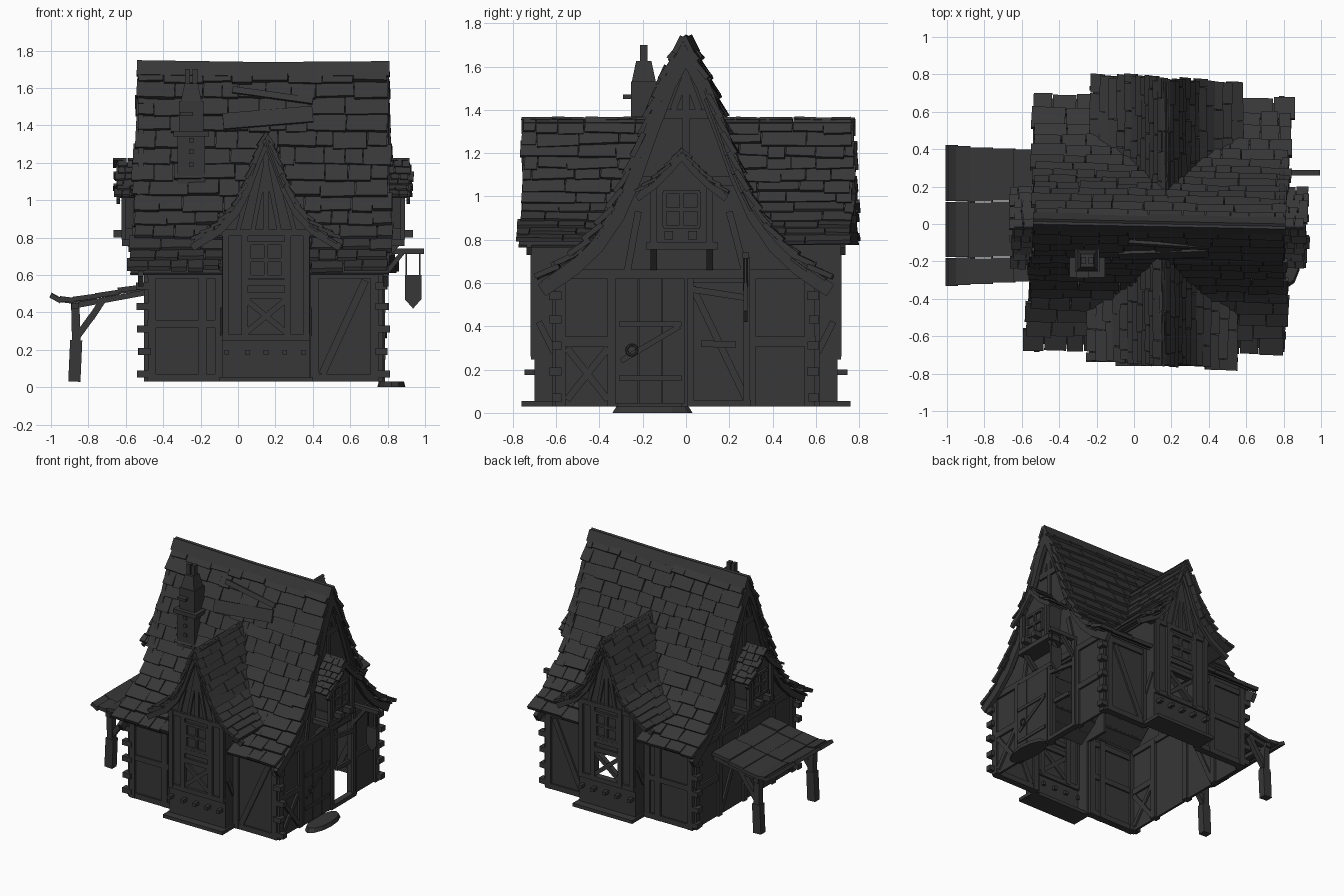
import bpy, bmesh, random
from mathutils import Matrix, Vector

random.seed(4)
if "Cube" in bpy.data.objects:
    bpy.data.objects.remove(bpy.data.objects["Cube"])

COLOUR = (0.038, 0.038, 0.038, 1)
mat = bpy.data.materials.new("charcoal")
mat.use_nodes = True
mat.diffuse_color = COLOUR
mat.node_tree.nodes["Principled BSDF"].inputs["Base Color"].default_value = COLOUR
mat.node_tree.nodes["Principled BSDF"].inputs["Roughness"].default_value = 0.9


def frame(origin, u, v):
    """Local axes: u points out along the ridge, v across it, z up."""
    m = Matrix((u, v, (0, 0, 1))).transposed().to_4x4()
    m.translation = origin
    return m


def finish(name, bm, m=Matrix()):
    bm.transform(m)
    bmesh.ops.recalc_face_normals(bm, faces=bm.faces)
    me = bpy.data.meshes.new(name)
    bm.to_mesh(me)
    bm.free()
    me.materials.append(mat)
    ob = bpy.data.objects.new(name, me)
    bpy.context.scene.collection.objects.link(ob)
    return ob


def box(bm, x, y, z):
    lo, hi = Vector((x[0], y[0], z[0])), Vector((x[1], y[1], z[1]))
    bmesh.ops.create_cube(bm, size=1, matrix=Matrix.Translation((lo + hi) / 2) @ Matrix.Diagonal((*(hi - lo), 1)))


def beam(bm, p, q, w, t, normal=(1, 0, 0)):
    """Board from p to q, w wide, t thick along the normal."""
    p, q = Vector(p), Vector(q)
    ax = (q - p).normalized()
    side = Vector(normal).cross(ax).normalized()
    m = Matrix((ax * (q - p).length, side * w, ax.cross(side) * t)).transposed().to_4x4()
    m.translation = (p + q) / 2
    bmesh.ops.create_cube(bm, size=1, matrix=m)


def prism(bm, pts, u0, u1):
    """Outline in v, z extruded along u."""
    f = bm.faces.new([bm.verts.new((u0, v, z)) for v, z in pts])
    new = bmesh.ops.extrude_face_region(bm, geom=[f])["geom"]
    bmesh.ops.translate(bm, vec=(u1 - u0, 0, 0), verts=[g for g in new if isinstance(g, bmesh.types.BMVert)])


def resample(prof, n):
    pts = [Vector(p) for p in prof]
    lens = [(b - a).length for a, b in zip(pts, pts[1:])]
    out = []
    for i in range(n + 1):
        d, k = sum(lens) * i / n, 0
        while k < len(lens) - 1 and d > lens[k]:
            d -= lens[k]
            k += 1
        out.append(pts[k].lerp(pts[k + 1], min(d / lens[k], 1)))
    return out


def across(prof, z):
    """Distance from the ridge at which a profile has height z."""
    for (v0, z0), (v1, z1) in zip(prof, prof[1:]):
        if z1 <= z <= z0:
            return v0 + (v1 - v0) * (z0 - z) / (z0 - z1)
    return 0 if z > prof[0][1] else prof[-1][0]


def roof(name, prof, start, end, rows, wide, thick, m):
    """Two curved slopes of overlapping shingles on a thin deck."""
    bm, deck = bmesh.new(), bmesh.new()
    pts = resample(prof, rows)
    for s in (-1, 1):
        for hi, lo in zip(pts, pts[1:]):
            slope = Vector((0, s * (hi - lo).x, (hi - lo).y)).normalized()
            n = Vector((0, s * slope.z, abs(slope.y)))
            corners = [(start(hi.y), hi), (end(hi.y), hi), (end(lo.y), lo), (start(lo.y), lo)]
            deck.faces.new([deck.verts.new(Vector((u, s * p.x, p.y)) - n * 0.012) for u, p in corners])
            mid = (hi.y + lo.y) / 2
            u, stop = start(mid) - random.uniform(-.012, .02), end(mid) + random.uniform(-.012, .02)
            while u < stop - 0.01:
                w = min(random.uniform(*wide), stop - u)
                w = stop - u if stop - u - w < wide[0] / 2 else w
                low = Vector((u + w / 2, s * lo.x, lo.y)) - slope * random.uniform(0, .018)
                top = Vector((u + w / 2 + random.uniform(-.004, .004), s * hi.x, hi.y)) + slope * .012
                beam(bm, low + n * random.uniform(.6, 1.1) * thick, top, w - .004, thick, n)
                u += w
    finish(name + "_shingles", bm, m)
    d = finish(name + "_deck", deck, m)
    d.modifiers.new("thickness", "SOLIDIFY").thickness = 0.012


def bargeboard(bm, prof, u, w, t, drop):
    for s in (-1, 1):
        for (v0, z0), (v1, z1) in zip(prof, prof[1:]):
            d = Vector((0, s * (v1 - v0), z1 - z0)).normalized() * 0.008
            beam(bm, Vector((u, s * v0, z0 - drop)) - d, Vector((u, s * v1, z1 - drop)) + d, w, t)


MAIN = [(0, 1.71), (.08, 1.56), (.165, 1.34), (.235, 1.14), (.315, .96), (.41, .82), (.52, .715), (.66, .62)]
BAY = [(0, 1.35), (.05, 1.23), (.1, 1.09), (.16, .97), (.25, .87), (.39, .785)]
SMALL = [(0, 1.21), (.06, 1.14), (.12, 1.08), (.2, 1.02)]
CX = 0.135

# Main roof with ridge cap, slightly askew
centre = frame((CX, 0, 0), (1, -.02, 0), (.03, 1, 0))
roof("main_roof", MAIN, lambda z: -.67 - .02 * (1.7 - z), lambda z: .67 + .02 * (1.7 - z), 14, (.08, .22), .024, centre)
bm = bmesh.new()
for s in (-1, 1):
    for a, b, da, db in ((-.675, 0, .01, 0), (0, .675, 0, .005)):
        beam(bm, (a, s * .022, 1.695 + da), (b, s * .022, 1.695 + db), .085, .024, (0, s * .9, .45))
prism(bm, [(-.045, 1.63), (.045, 1.63), (0, 1.72)], -.66, .665)
finish("ridge_cap", bm, centre)

# Loose repair boards on the front slope
bm = bmesh.new()
for x0, z0, x1, z1, w in ((-.03, 1.59, .4, 1.53, .035), (-.08, 1.42, .4, 1.46, .09)):
    beam(bm, (x0, -across(MAIN, z0) - .035, z0), (x1, -across(MAIN, z1) - .035, z1), w, .018, (0, -.93, .37))
finish("roof_repair_boards", bm)

# Long walls either side of the bays, timbers showing inside and out
bm, tb = bmesh.new(), bmesh.new()
for s in (-1, 1):
    y = s * .588
    for x0, x1, posts, rails in ((-.485, -.08, (-.46, -.19, -.1), (.05, .34, .6)), (.39, .755, (.41, .73), (.05, .6))):
        box(bm, (x0, x1), sorted((s * .575, s * .6)), (.03, .66))
        for x in posts:
            beam(tb, (x, y, .03), (x, y, .64), .045, .055, (0, 1, 0))
        for z in rails:
            beam(tb, (x0, y, z), (x1, y, z), .04, .05, (0, 1, 0))
    beam(tb, (.45, y, .07), (.68, y, .57), .04, .048, (0, 1, 0))
finish("long_walls", bm)
finish("long_wall_timbers", tb)

# Gable ends with trim, corner blocks and small window dormers
for s, side in ((1, "left"), (-1, "right")):
    m = frame((CX, 0, 0), (s, 0, 0), (0, 1, 0))
    bm = bmesh.new()
    slope = [(max(v - .02, 0), z - .03) for v, z in MAIN[:-1]] + [(.6, .64)]
    door = [(.02, .03), (.02, .6), (.28, .6), (.28, .03)] if s > 0 else []
    prism(bm, [(-.6, .03)] + door + [(.6, .03)] + slope[::-1] + [(-v, z) for v, z in slope[1:]], .603, .62)
    finish(side + "_gable_wall", bm, m)

    bm = bmesh.new()
    bargeboard(bm, MAIN, .655, .065, .03, .05)
    for v in (-.58, -.34, 0, .3, .57):
        beam(bm, (.612, v, .03), (.612, v, .64), .045, .05)
    for a, b, z in ((-.6, -.33, .33), (.3, .6, .33), (-.6, 0, .64), (0, .6, .64), (-.1, .1, 1.38), (-.22, .22, 1.07)):
        beam(bm, (.612, a, z), (.612, b, z), .045, .046)
    for a, b, c, d in ((-.55, .06, -.36, .3), (-.55, .3, -.36, .06), (-.06, 1.4, 0, 1.56), (.06, 1.4, 0, 1.56),
                       (-.27, .66, -.22, .93), (.27, .66, .2, .93), (0, 1.2, 0, 1.6)):
        beam(bm, (.612, a, b), (.612, c, d), .032, .044)
    if s < 0:
        beam(bm, (.612, .03, .58), (.612, .28, .06), .032, .044)
    finish(side + "_gable_timbers", bm, m)

    bm = bmesh.new()
    for v in (-.6, .59):
        for z in (.07, .19, .31, .43, .54):
            j = random.uniform(-.01, .01)
            box(bm, (.6, .67 + j), (v - .025 + j, v + .025), (z - .018, z + .02))
    finish(side + "_corner_blocks", bm, m)

    # Small window dormer
    m = frame((CX, -.02, 0), (s, 0, 0), (0, 1, 0))
    roof(side + "_small_roof", SMALL, lambda z: .62, lambda z: .785, 6, (.04, .08), .014, m)
    bm = bmesh.new()
    prism(bm, [(-.12, .84), (.12, .84), (.14, 1.04), (0, 1.18), (-.14, 1.04)], .62, .735)
    box(bm, (.62, .755), (-.165, .165), (.755, .79))
    box(bm, (.62, .74), (-.13, .13), (.79, .85))
    for v in (-.13, .13):
        beam(bm, (.745, v, .79), (.745, v, 1.06), .03, .025)
        beam(bm, (.63, v, .67), (.72, v, .77), .03, .03, (0, 1, 0))
    for v in (-.06, .05):
        box(bm, (.62, .8), (v - .02, v + .02), (.8, .84))
    for v in (-.08, 0, .08):
        beam(bm, (.742, v, .86), (.742, v, 1.02), .018, .02)
    for z in (.86, .94, 1.02):
        beam(bm, (.742, -.085, z), (.742, .085, z), .018, .02)
    bargeboard(bm, SMALL, .775, .03, .02, .025)
    finish(side + "_small_dormer", bm, m)

# Front and back bays with steep, slightly askew roofs
for s, x, end, side in ((-1, .15, .75, "front"), (1, .17, .775, "back")):
    m = frame((x, 0, 0), (0, s, 0), (1, 0, 0))
    roof(side + "_bay_roof", BAY, lambda z: max(across(MAIN, z) - .04, .1), lambda z: end,
         12, (.08, .24), .018, frame((x, 0, 0), (0, s, 0), (1, -.06, 0)))
    bm = bmesh.new()
    box(bm, (.68, .7), (-.235, .235), (.03, .28))
    if s < 0:
        box(bm, (.68, .695), (-.12, .12), (.28, .48))
    half = [(.235, .47), (.235, .84), (.15, .95), (.09, 1.08), (0, 1.3)]
    prism(bm, half + [(-v, z) for v, z in half[-2::-1]], .68, .7)
    for k in (-1, 1):
        box(bm, (.68, .7), sorted((k * .115, k * .235)), (.28, .47))
        box(bm, (.58, .7), sorted((k * .215, k * .235)), (.03, .66))
        box(bm, (.4, .7), sorted((k * .215, k * .235)), (.6, .86))
    finish(side + "_bay_wall", bm, m)

    bm = bmesh.new()
    box(bm, (.6, .76), (-.25, .25), (.03, .055))
    for v in (-.21, -.1, 0, .1, .2):
        box(bm, (.66, .745), (v - .013, v + .013), (.175, .2))
    for v in (-.215, -.115, .115, .215):
        beam(bm, (.69, v, .26), (.69, v, .84), .035, .055)
    for z, h in ((.265, .235), (.49, .115), (.56, .115), (.825, .27)):
        beam(bm, (.69, -h, z), (.69, h, z), .035, .05)
    for k in (-1, 1):
        beam(bm, (.69, -k * .11, .29), (.69, k * .11, .47), .03, .04)
        beam(bm, (.69, k * .07, .84), (.69, 0, 1.2), .025, .045)
        beam(bm, (.69, k * .15, .84), (.69, k * .1, 1.03), .025, .045)
        beam(bm, (.61, k * .235, .28), (.68, k * .235, .42), .03, .02, (0, 1, 0))
    beam(bm, (.69, 0, .84), (.69, 0, 1.28), .03, .045)
    for v in (-.09, 0, .09):
        beam(bm, (.708, v, .59), (.708, v, .77), .02, .02)
    for z in (.59, .68, .77):
        beam(bm, (.708, -.1, z), (.708, .1, z), .02, .02)
    bargeboard(bm, BAY, .725, .04, .025, .035)
    finish(side + "_bay_timbers", bm, m)

# Chimney
bm = bmesh.new()
for hx, hy, z0, z1 in ((.073, .075, 1.08, 1.34), (.095, .09, 1.34, 1.37), (.065, .06, 1.37, 1.53)):
    box(bm, (-.25 - hx, -.25 + hx), (-.195 - hy, -.195 + hy), (z0, z1))
bmesh.ops.create_cone(bm, cap_ends=True, segments=4, radius1=.08, radius2=.05, depth=.1,
                      matrix=Matrix.Translation((-.25, -.195, 1.575)) @ Matrix.Rotation(.7854, 4, "Z"))
for x in (-.27, -.23):
    box(bm, (x - .014, x + .014), (-.213, -.177), (1.6, 1.7))
box(bm, (-.31, -.24), (-.29, -.24), (1.45, 1.47))
for z in (1.19, 1.26, 1.32):
    box(bm, (-.262, -.238), (-.28, -.26), (z - .012, z + .012))
finish("chimney", bm)

# Door, handle ring, step and boarded opening
bm = bmesh.new()
for i in range(3):
    box(bm, (.755, .78), (-.325 + i * .108, -.222 + i * .108), (.04, .62))
for z in (.16, .41):
    box(bm, (.78, .788), (-.31, -.02), (z - .012, z + .012))
beam(bm, (.782, -.3, .24), (.782, -.03, .4), .025, .01)
finish("door", bm)
bpy.ops.mesh.primitive_torus_add(major_radius=.024, minor_radius=.006, major_segments=12, minor_segments=6,
                                 location=(.792, -.25, .29), rotation=(0, 1.571, 0))
bpy.context.object.name = "door_ring"
bpy.context.object.data.materials.append(mat)
bm = bmesh.new()
bmesh.ops.create_cone(bm, cap_ends=True, segments=12, radius1=1, radius2=.9, depth=.03,
                      matrix=Matrix.Translation((.82, -.155, .015)) @ Matrix.Diagonal((.075, .185, 1, 1)))
finish("door_step", bm)
bm = bmesh.new()
box(bm, (.74, .785), (.01, .3), (.03, .06))
for p, q, w in (((.03, .57), (.29, .53), .03), ((.07, .32), (.23, .315), .03),
                ((.02, .03), (.02, .62), .03), ((.28, .03), (.28, .72), .03)):
    beam(bm, (.775, *p), (.775, *q), w, .02)
finish("boarded_opening", bm)

# Hanging sign on a bracket
bm = bmesh.new()
box(bm, (.75, .995), (.26, .29), (.712, .742))
beam(bm, (.76, .275, .57), (.88, .275, .72), .025, .025, (0, 1, 0))
for x in (.9, .972):
    box(bm, (x - .004, x + .004), (.271, .279), (.59, .72))
finish("sign_bracket", bm)
bm = bmesh.new()
prism(bm, [(.892, .6), (.98, .6), (.98, .47), (.936, .42), (.892, .47)], 0, .02)
finish("sign_plate", bm, frame((0, .265, 0), (0, 1, 0), (1, 0, 0)))

# Lean-to shelter of sagging boards
PATH = [(-.5, .535), (-.64, .51), (-.76, .485), (-.88, .462), (-.95, .465), (-1, .49)]
bm = bmesh.new()
for i, ((x0, z0), (x1, z1)) in enumerate(zip(PATH, PATH[1:])):
    j = random.uniform(-.004, .004)
    edges = [-.31 - i * .006, -.18 + j, .12 + j, .4 + i * .006]
    for y0, y1 in zip(edges, edges[1:]):
        y, lift = (y0 + y1) / 2, random.uniform(-.006, .004)
        beam(bm, (x0 + .004, y, z0 + lift), (x1 - .002, y, z1 + .006 + lift), y1 - y0 - .004, .026, (0, 0, 1))
finish("shelter_boards", bm)
bm = bmesh.new()
box(bm, (-.89, -.85), (-.32, .41), (.42, .45))
for y in (-.28, .37):
    beam(bm, (-.875, y, .03), (-.865, y, .25), .065, .055, (0, 1, 0))
    beam(bm, (-.865, y, .24), (-.87, y, .45), .045, .05, (0, 1, 0))
    beam(bm, (-.86, y, .27), (-.78, y, .38), .035, .035, (0, 1, 0))
    beam(bm, (-.785, y, .37), (-.72, y, .47), .035, .035, (0, 1, 0))
    beam(bm, (-.88, y, .435), (-.5, y, .505), .03, .035, (0, 1, 0))
finish("shelter_frame", bm)
